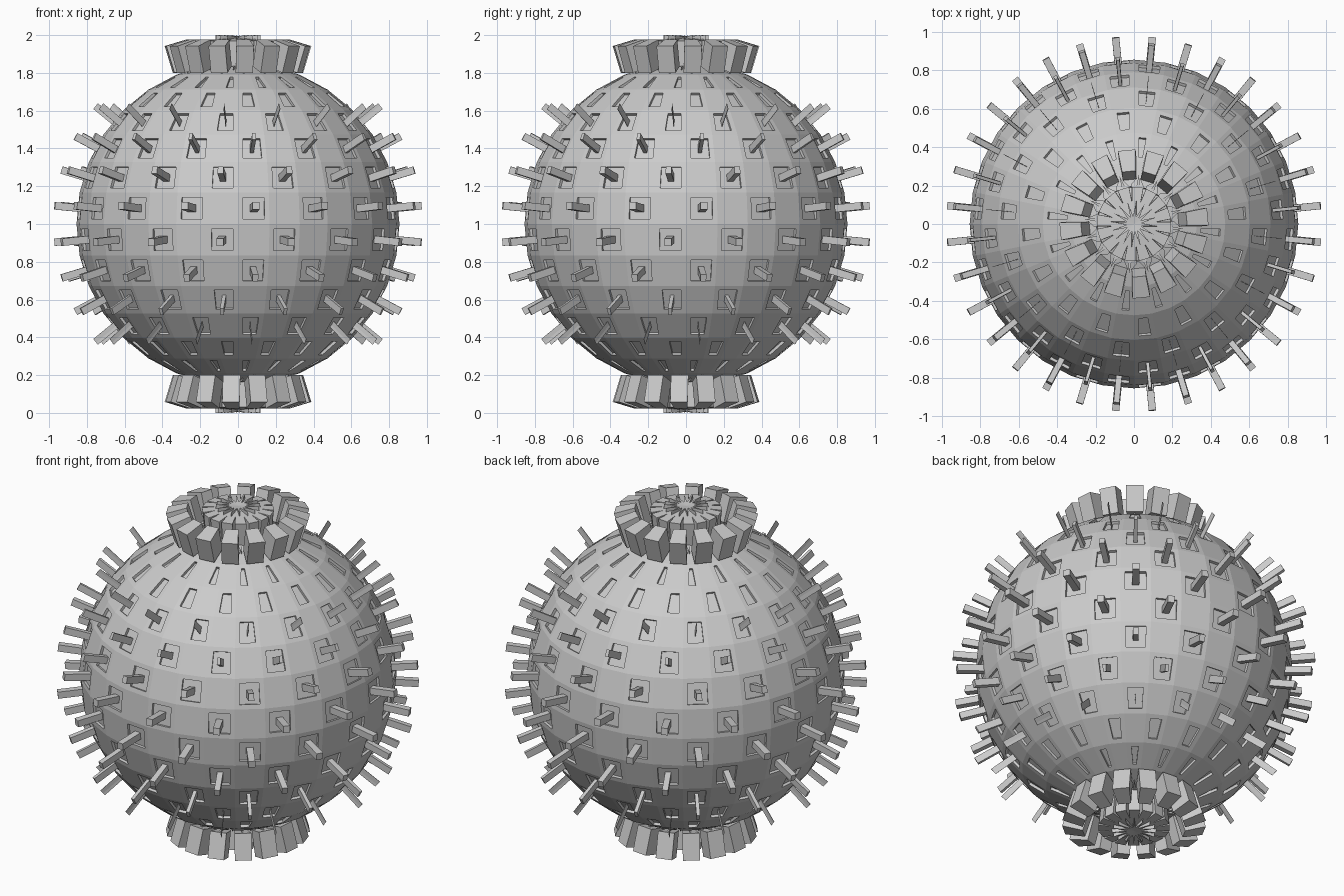
import bpy, bmesh, math
from mathutils import Vector

if "Cube" in bpy.data.objects:
    bpy.data.objects.remove(bpy.data.objects["Cube"])

R, SEG, RINGS = 0.855, 32, 16      # low-poly ball
INSET1, RECESS = 0.0256, 0.015     # sunken window in every other face
INSET2, SPIKE = 0.0385, 0.148      # spike rising from the window floor
CENTRE = Vector((0, 0, 1))

grey = bpy.data.materials.new("light_grey")
grey.diffuse_color = (0.6, 0.6, 0.6, 1)
grey.use_nodes = True
grey.node_tree.nodes["Principled BSDF"].inputs["Base Color"].default_value = grey.diffuse_color

parts = {n: bmesh.new() for n in
         ("ball_shell", "spikes", "collar_blocks", "cap_blades")}


def point(ring, seg):
    lat = math.pi * ring / RINGS
    az = 2 * math.pi * seg / SEG - math.pi / 2
    return CENTRE + R * Vector((math.cos(lat) * math.cos(az),
                                math.cos(lat) * math.sin(az), math.sin(lat)))


def normal(p):
    n = Vector((0, 0, 0))
    c = sum(p, Vector((0, 0, 0))) / len(p)
    for a, b in zip(p, p[1:] + p[:1]):
        n += (a - c).cross(b - c)
    return n.normalized()


def inset(p, d):
    # even-thickness inset; narrow faces turn inside out, which makes the collars
    n, out = normal(p), []
    for i, v in enumerate(p):
        a = n.cross((v - p[i - 1]).normalized())
        b = n.cross((p[(i + 1) % len(p)] - v).normalized())
        out.append(v + (a + b) * (d / max(1 + a.dot(b), 0.001)))
    return out


def lift(p, d):
    n = normal(p)
    return [v + n * d for v in p]


def add_face(bm, p):
    bm.faces.new([bm.verts.new(v) for v in p])


def bridge(bm, p, q):
    k = len(p)
    for i in range(k):
        j = (i + 1) % k
        add_face(bm, [p[i], p[j], q[j], q[i]])


for ring in range(-RINGS // 2, RINGS // 2):
    row = ring if ring >= 0 else -1 - ring      # distance from the equator
    for seg in range(SEG):
        quad = [point(ring, seg), point(ring, seg + 1),
                point(ring + 1, seg + 1), point(ring + 1, seg)]
        if ring == RINGS // 2 - 1:
            quad = quad[:3]
        elif ring == -RINGS // 2:
            quad = quad[1:]
            quad[0] = point(ring, seg)
        shell = parts["ball_shell"]
        if (seg + ring) % 2:
            add_face(shell, quad)
            continue
        # sunken window
        rim = inset(quad, INSET1)
        floor = lift(rim, -RECESS)
        bridge(shell, quad, rim)
        bridge(shell, rim, floor)
        # spike, collar block or cap blade
        foot = inset(floor, INSET2)
        tip = lift(foot, SPIKE)
        bridge(shell, floor, foot)
        bm = parts["cap_blades" if row == 7 else
                   "collar_blocks" if row == 6 else "spikes"]
        bridge(bm, foot, tip)
        add_face(bm, tip)

for name, bm in parts.items():
    bmesh.ops.remove_doubles(bm, verts=bm.verts[:], dist=0.00001)
    me = bpy.data.meshes.new(name)
    bm.to_mesh(me)
    bm.free()
    me.materials.append(grey)
    bpy.context.scene.collection.objects.link(bpy.data.objects.new(name, me))
